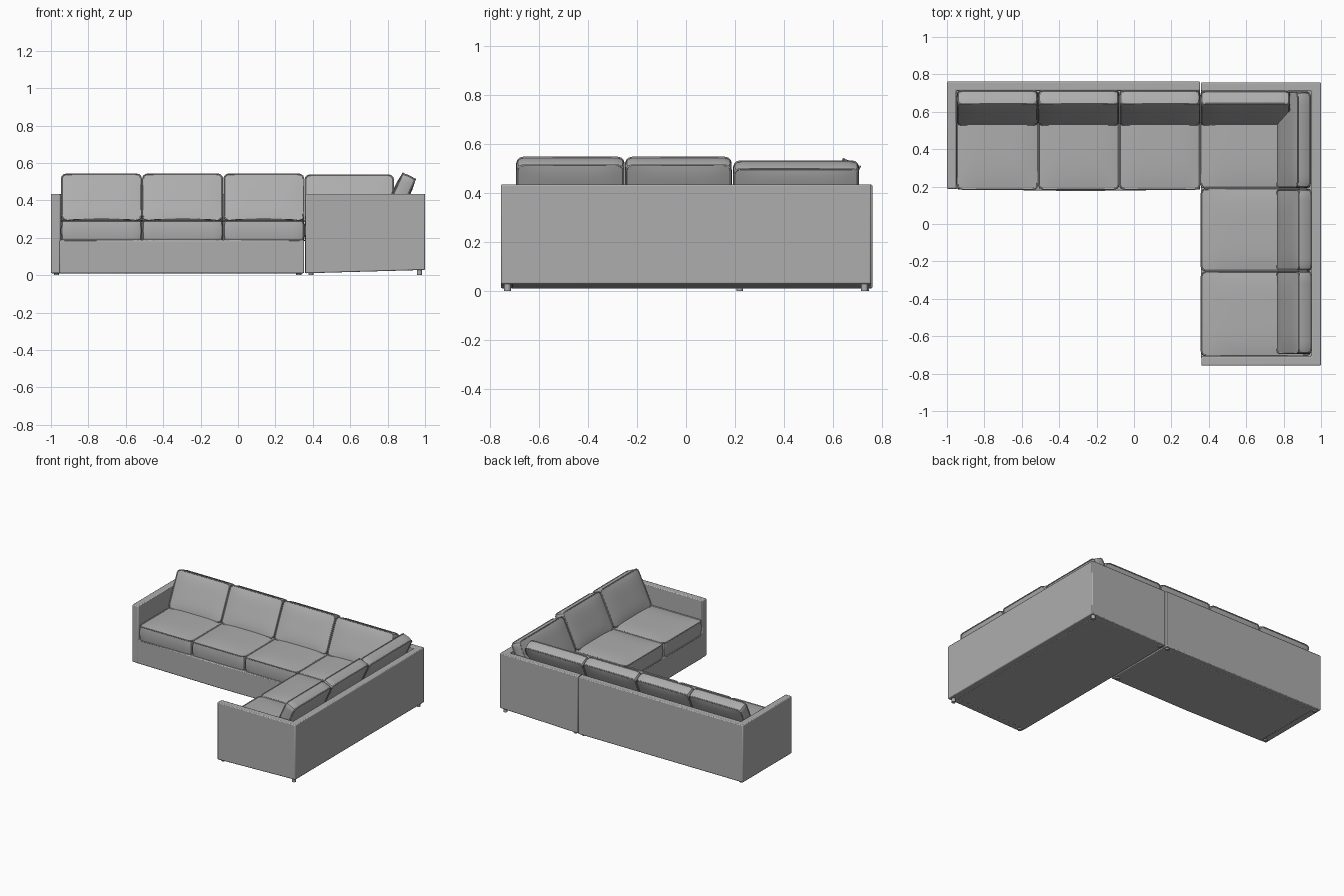
import bpy, bmesh, math
from mathutils import Matrix, Vector

if "Cube" in bpy.data.objects:
    bpy.data.objects.remove(bpy.data.objects["Cube"])

fabric = bpy.data.materials.new("grey fabric")
fabric.diffuse_color = (0.42, 0.42, 0.42, 1)
fabric.use_nodes = True
fabric.node_tree.nodes["Principled BSDF"].inputs["Base Color"].default_value = fabric.diffuse_color


def finish(bm, name, bevel=0.0, matrix=None):
    bmesh.ops.recalc_face_normals(bm, faces=bm.faces)
    mesh = bpy.data.meshes.new(name)
    bm.to_mesh(mesh)
    bm.free()
    obj = bpy.data.objects.new(name, mesh)
    bpy.context.collection.objects.link(obj)
    mesh.materials.append(fabric)
    if matrix:
        obj.matrix_world = matrix
    if bevel:
        mod = obj.modifiers.new("soft_edges", 'BEVEL')
        mod.width, mod.segments, mod.limit_method = bevel, 2, 'ANGLE'
    bpy.ops.object.select_all(action='DESELECT')
    obj.select_set(True)
    bpy.context.view_layer.objects.active = obj
    bpy.ops.object.shade_smooth_by_angle(angle=math.radians(35))
    return obj


def prism(name, outline, top, bottom):
    """Extrude a floor outline upwards; bottom(x) gives the hem height."""
    bm = bmesh.new()
    low = [bm.verts.new((x, y, bottom(x))) for x, y in outline]
    high = [bm.verts.new((x, y, top)) for x, y in outline]
    bm.faces.new(low)
    bm.faces.new(high)
    n = len(outline)
    for i in range(n):
        j = (i + 1) % n
        bm.faces.new((low[i], low[j], high[j], high[i]))
    return finish(bm, name, 0.006)


def cushion(name, width, depth, thick, crown, matrix):
    """Box with softly crowned large faces, rounded corners and piping."""
    n, half = 14, Vector((width, depth, thick)) / 2
    bm = bmesh.new()
    bmesh.ops.create_cube(bm, size=2)
    bmesh.ops.subdivide_edges(bm, edges=bm.edges, cuts=n - 1, use_grid_fill=True)
    r = 0.025
    for v in bm.verts:
        u, w, t = v.co
        x, y = u * half.x, w * half.y
        # round the plan corners
        cx = max(abs(x) - (half.x - r), 0)
        cy = max(abs(y) - (half.y - r), 0)
        if cx and cy:
            k = max(cx, cy) / math.hypot(cx, cy)
            x = math.copysign(half.x - r + cx * k, x)
            y = math.copysign(half.y - r + cy * k, y)
        z = t * half.z + t * crown * ((1 - u ** 4) * (1 - w ** 4))
        # bulge the side band slightly between its seams
        side = 0.004 * (1 - t * t)
        v.co = (x + side * u, y + side * w, z)
    finish(bm, name, 0, matrix)

    # piping along both seams
    curve = bpy.data.curves.new(name + "_piping", 'CURVE')
    curve.dimensions, curve.bevel_depth, curve.bevel_resolution = '3D', 0.004, 1
    for z in (-half.z, half.z):
        pts = []
        for q, (sx, sy) in enumerate(((1, 1), (-1, 1), (-1, -1), (1, -1))):
            for s in range(4):
                a = math.radians(90 * q + 30 * s)
                pts.append((sx * (half.x - r) + r * math.cos(a),
                            sy * (half.y - r) + r * math.sin(a), z))
        spline = curve.splines.new('POLY')
        spline.points.add(len(pts) - 1)
        for p, co in zip(spline.points, pts):
            p.co = (*co, 1)
        spline.use_cyclic_u = True
    curve.materials.append(fabric)
    pipe = bpy.data.objects.new(name + "_piping", curve)
    pipe.matrix_world = matrix
    bpy.context.collection.objects.link(pipe)


def seat(name, x0, x1, y0, y1):
    g = 0.003
    cushion(name, x1 - x0 - 2 * g, y1 - y0 - 2 * g, 0.104, 0.012,
            Matrix.Translation(((x0 + x1) / 2, (y0 + y1) / 2, 0.238)))


def back_cushion(name, centre, width, turn, top=0.54):
    """Leaning cushion; turn = 0 faces the front, -90 faces left."""
    lean, thick = math.radians(25), 0.074
    height = (top - 0.295) / math.cos(lean)
    mat = (Matrix.Translation(centre) @ Matrix.Rotation(math.radians(turn), 4, 'Z')
           @ Matrix.Rotation(math.radians(90) - lean, 4, 'X')
           @ Matrix.Translation((0, height / 2, -thick / 2)))
    cushion(name, width - 0.01, height, thick, 0.01, mat)


# Frames: walls (back and arm) plus base for each of the two modules
def left_hem(x):
    return 0.01


def right_hem(x):
    return 0.01 + 0.018 * (x - 0.36) / 0.64


prism("left_back_and_arm", [(-1, .188), (-.95, .188), (-.95, .712), (.354, .712),
                            (.354, .762), (-1, .762)], .435, left_hem)
prism("left_base", [(-.955, .186), (-.3, .176), (.354, .184), (.354, .72),
                    (-.955, .72)], .187, left_hem)
prism("right_back_and_arm", [(.358, .757), (.358, .71), (.948, .71), (.948, -.708),
                             (.36, -.708), (.36, -.757), (1, -.757), (1, .757)],
      .435, right_hem)
prism("right_base", [(.358, -.715), (.955, -.715), (.955, .72), (.358, .72)],
      .187, right_hem)

# Seat cushions
xs = [-.947, -.513, -.079, .355]
for i in range(3):
    seat(f"left_seat_{i + 1}", xs[i], xs[i + 1], .184, .71)
seat("corner_seat", .355, .945, .19, .71)
ys = [-.706, -.253, .19]
for i in range(2):
    seat(f"right_seat_{i + 1}", .357, .945, ys[i], ys[i + 1])

# Back cushions, leaning on the rear wall and on the right wall
for i in range(3):
    back_cushion(f"left_back_cushion_{i + 1}",
                 ((xs[i] + xs[i + 1]) / 2, .53, .295), xs[i + 1] - xs[i], 0)
back_cushion("corner_back_cushion", (.595, .53, .295), .48, 0, .535)
for i, (y0, y1, top) in enumerate(((-.695, -.25, .545), (-.25, .188, .545),
                                   (.192, .708, .53))):
    back_cushion(f"right_back_cushion_{i + 1}", (.765, (y0 + y1) / 2, .295),
                 y1 - y0, -90, top)

# Small feet under the frame corners
for i, (x, y) in enumerate(((-.97, .22), (-.97, .735), (.325, .735), (.325, .22),
                            (.39, .735), (.97, .73), (.97, -.73), (.39, -.73))):
    bm = bmesh.new()
    bmesh.ops.create_cone(bm, cap_ends=True, segments=12, radius1=.014, radius2=.014,
                          depth=.04, matrix=Matrix.Translation((x, y, .02)))
    finish(bm, f"foot_{i + 1}")
